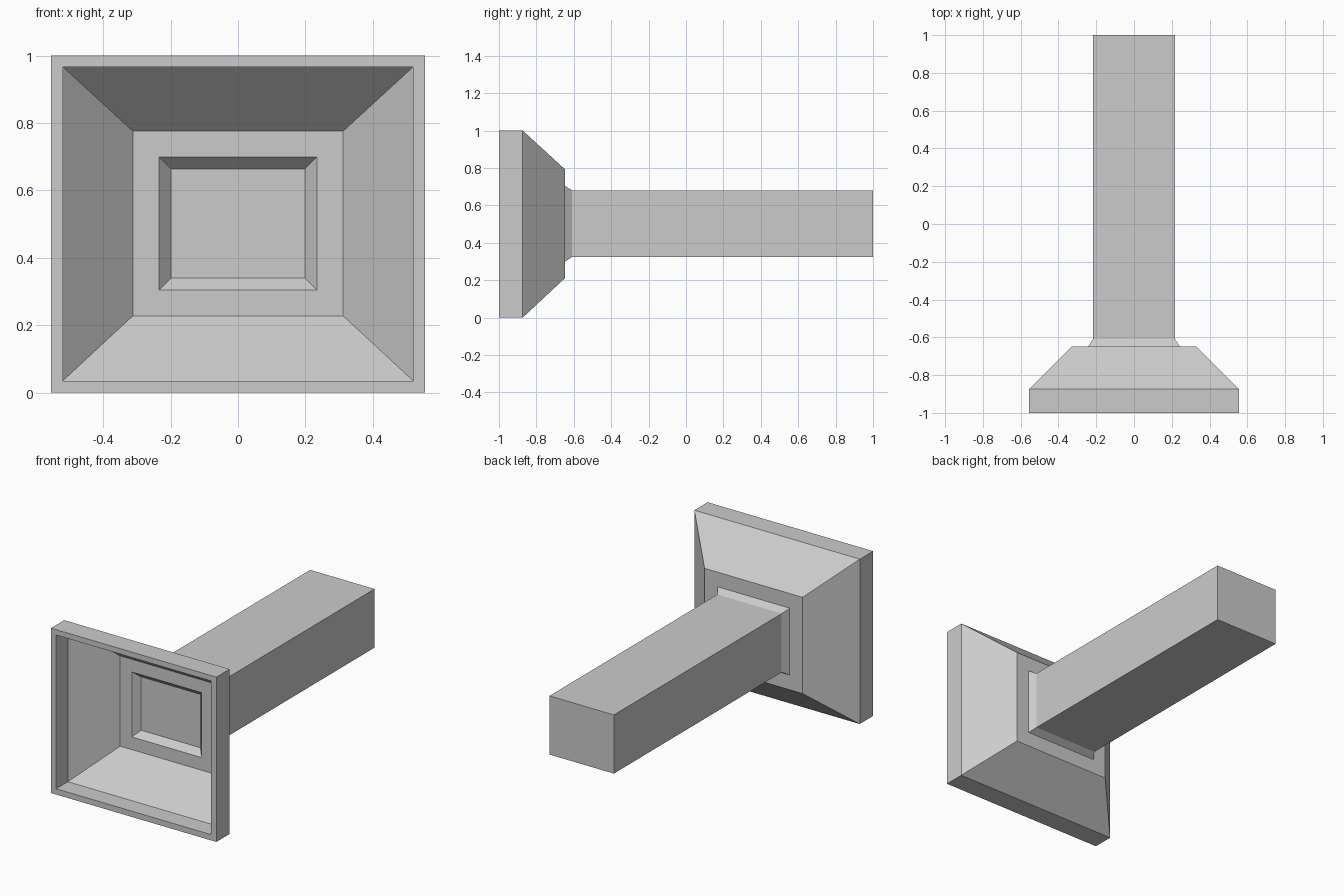
import bpy, bmesh

if "Cube" in bpy.data.objects:
    bpy.data.objects.remove(bpy.data.objects["Cube"])


def ring(bm, y, hx, hz, cz=0.502):
    """Rectangular section facing the y axis."""
    return [bm.verts.new((sx * hx, y, cz + sz * hz))
            for sx, sz in ((-1, -1), (1, -1), (1, 1), (-1, 1))]


def loft(name, sections):
    """Skin rectangular sections in order and cap both ends."""
    bm = bmesh.new()
    rings = [ring(bm, *s) for s in sections]
    for a, b in zip(rings, rings[1:]):
        for i in range(4):
            j = (i + 1) % 4
            bm.faces.new((a[i], a[j], b[j], b[i]))
    bm.faces.new(rings[0])
    bm.faces.new(rings[-1])
    bmesh.ops.recalc_face_normals(bm, faces=bm.faces)
    mesh = bpy.data.meshes.new(name)
    bm.to_mesh(mesh)
    bm.free()
    obj = bpy.data.objects.new(name, mesh)
    bpy.context.collection.objects.link(obj)
    return obj


# Sections as (y, half width, half height, centre height)
hollow = [
    (-0.644, 0.199, 0.162),        # recess floor
    (-0.683, 0.234, 0.197),        # recess lip
    (-0.683, 0.312, 0.274),        # inner ledge
    (-0.888, 0.520, 0.466, 0.501),  # inner slope
    (-1.000, 0.520, 0.466, 0.501),  # rim opening
]
outside = [
    (-1.000, 0.555, 0.500, 0.5),   # rim front
    (-0.873, 0.555, 0.500, 0.5),   # rim back
    (-0.648, 0.329, 0.292),        # outer slope
    (-0.648, 0.242, 0.203),        # collar base
    (-0.609, 0.216, 0.178),        # collar top
    (1.000, 0.216, 0.178),         # shank end
]

# Hollow flared flange with its long solid shank as one continuous skin
loft("flange_and_shank", hollow + outside)
